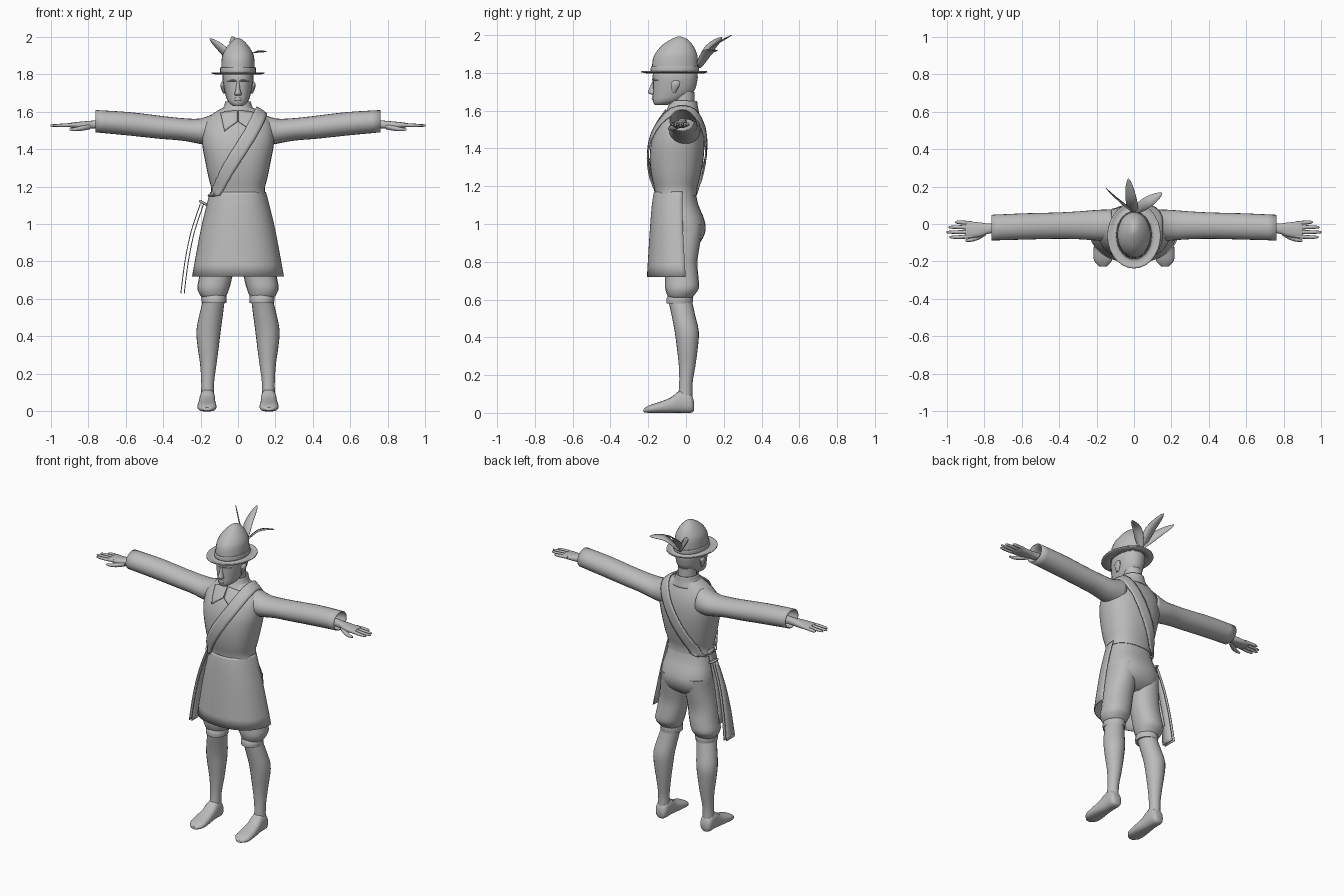
import bpy, bmesh, math
from mathutils import Vector

if "Cube" in bpy.data.objects:
    bpy.data.objects.remove(bpy.data.objects["Cube"])

GREY = (0.5, 0.5, 0.5, 1)
mat = bpy.data.materials.new("plain grey")
mat.use_nodes = True
mat.diffuse_color = GREY
mat.node_tree.nodes["Principled BSDF"].inputs["Base Color"].default_value = GREY


def finish(name, bm, mirror=False, thick=0, wrap=None, angle=50):
    """Turn a bmesh into a shaded object with its modifiers."""
    bmesh.ops.recalc_face_normals(bm, faces=bm.faces)
    mesh = bpy.data.meshes.new(name)
    bm.to_mesh(mesh)
    bm.free()
    mesh.materials.append(mat)
    ob = bpy.data.objects.new(name, mesh)
    bpy.context.collection.objects.link(ob)
    bpy.ops.object.select_all(action="DESELECT")
    ob.select_set(True)
    bpy.context.view_layer.objects.active = ob
    bpy.ops.object.shade_smooth_by_angle(angle=math.radians(angle))
    if wrap:
        mod = ob.modifiers.new("snug fit", "SHRINKWRAP")
        mod.target, mod.offset = wrap, 0.012
        mod.wrap_mode = "ABOVE_SURFACE"
    if thick:
        mod = ob.modifiers.new("thickness", "SOLIDIFY")
        mod.thickness, mod.offset = thick, 0
    if mirror:
        ob.modifiers.new("other side", "MIRROR")
    return ob


def smooth(points, steps=3, closed=False):
    """Catmull-Rom spline through the points."""
    pts = [Vector(p) for p in points]
    n, out = len(pts), []
    for i in range(n if closed else n - 1):
        if closed:
            a, b, c, d = (pts[(i + k) % n] for k in (-1, 0, 1, 2))
        else:
            a, b, c, d = pts[max(i - 1, 0)], pts[i], pts[i + 1], pts[min(i + 2, n - 1)]
        for k in range(steps):
            t = k / steps
            out.append(b + (c - a) * (t / 2) + (a * 2 - b * 5 + c * 4 - d) * (t * t / 2)
                       + (b * 3 - a - c * 3 + d) * (t ** 3 / 2))
    return out if closed else out + [pts[-1]]


def skin(bm, rows, closed):
    """Bridge rows of points with quads."""
    rows = [[bm.verts.new(p) for p in row] for row in rows]
    for lo, hi in zip(rows, rows[1:]):
        n = len(lo)
        for i in range(n if closed else n - 1):
            j = (i + 1) % n
            bm.faces.new((lo[i], lo[j], hi[j], hi[i]))
    return rows


def loft(name, axis, secs, n=20, power=2, arc=None, caps=True, steps=3, **kw):
    """Skin (position, low a, high a, low b, high b) sections along an axis."""
    rows = []
    start, sweep = arc or (0, math.tau)
    for t, a0, a1, b0, b1 in smooth(secs, steps):
        row = []
        for i in range(n):
            ang = start + sweep * i / (n - 1 if arc else n)
            c, s = math.cos(ang), math.sin(ang)
            co = [(a0 + a1) / 2 + (a1 - a0) / 2 * math.copysign(abs(c) ** (2 / power), c),
                  (b0 + b1) / 2 + (b1 - b0) / 2 * math.copysign(abs(s) ** (2 / power), s)]
            co.insert(axis, t)
            row.append(co)
        rows.append(row)
    bm = bmesh.new()
    rows = skin(bm, rows, not arc)
    if caps and not arc:
        bm.faces.new(rows[0])
        bm.faces.new(rows[-1])
    return finish(name, bm, **kw)


def upright(name, secs, **kw):
    """Loft centred on x = 0 from (z, half width, front, back)."""
    return loft(name, 2, [(z, -w, w, f, b) for z, w, f, b in secs], **kw)


def blade(name, path, width, side, shape, **kw):
    """Flat strip along a path; shape gives the relative width."""
    pts, side = smooth(path, 5), Vector(side).normalized()
    rows = []
    for i, p in enumerate(pts):
        w = side * (width / 2 * shape(i / (len(pts) - 1)))
        rows.append((p - w, p, p + w))
    bm = bmesh.new()
    skin(bm, rows, False)
    return finish(name, bm, **kw)


# Head, neck and face
upright("head", [(1.63, .025, -.165, -.1), (1.65, .052, -.175, -.03), (1.7, .07, -.176, .04),
                 (1.75, .08, -.176, .058), (1.79, .083, -.176, .062), (1.85, .075, -.16, .05)], power=2.2)
upright("neck", [(1.52, .075, -.09, .06), (1.6, .058, -.075, .047), (1.7, .055, -.075, .045)])
upright("nose", [(1.685, .014, -.185, -.15), (1.695, .019, -.202, -.15), (1.72, .012, -.194, -.15),
                 (1.755, .009, -.178, -.15)], n=10)
upright("lips", [(1.655, .014, -.178, -.15), (1.664, .024, -.183, -.14), (1.674, .015, -.18, -.15)], n=10)
loft("ears", 2, [(1.695, .07, .078, -.075, -.055), (1.72, .068, .09, -.08, -.04),
                 (1.745, .07, .094, -.08, -.03), (1.76, .074, .086, -.065, -.04)], n=10, mirror=True)
loft("brows", 0, [(.008, -.18, -.15, 1.757, 1.768), (.03, -.18, -.14, 1.76, 1.772),
                  (.058, -.148, -.1, 1.755, 1.765)], n=8, mirror=True)

# Hat with brim, crown and three feathers
upright("hat_brim", [(1.806, .142, -.237, .112), (1.8, .11, -.2, .09), (1.808, .09, -.182, .064)],
        n=28, caps=False, thick=.006)
upright("hat_crown", [(1.803, .09, -.182, .064), (1.87, .088, -.176, .063), (1.91, .08, -.158, .055),
                      (1.95, .056, -.122, .034), (1.98, .028, -.075, .005), (1.992, .006, -.045, -.025)], n=28)
upright("hat_band", [(1.808, .094, -.186, .068), (1.835, .093, -.184, .068)], n=28, caps=False, thick=.004)
ROOT = (0, .065, 1.83)
leaf = lambda t: math.sin(math.pi * (.12 + .87 * t)) ** .8
for place, mid, tip, side in (("right", (-.08, .125, 1.93), (-.15, .19, 1.99), (.6, -.7, .4)),
                              ("middle", (-.015, .13, 1.93), (-.03, .242, 2), (1, 0, .2)),
                              ("left", (.07, .115, 1.91), (.15, .165, 1.92), (.5, -.7, .2))):
    blade("feather_" + place, [ROOT, mid, tip], .062, side, leaf, thick=.003)

# Jacket body
torso = upright("jacket_body", [
    (1.15, .147, -.163, .058), (1.19, .143, -.168, .06), (1.25, .158, -.182, .075),
    (1.34, .176, -.192, .092), (1.43, .192, -.185, .098), (1.5, .19, -.162, .092),
    (1.55, .172, -.132, .078), (1.595, .125, -.1, .06), (1.625, .07, -.08, .05)], n=32, power=2.3)

# Sleeves, open at the cuffs
loft("sleeves", 0, [(.12, -.09, .075, 1.42, 1.59), (.2, -.085, .072, 1.43, 1.56), (.3, -.078, .064, 1.448, 1.562),
                    (.42, -.076, .058, 1.458, 1.575), (.58, -.08, .054, 1.475, 1.594),
                    (.76, -.085, .046, 1.492, 1.605)], n=24, caps=False, thick=.006, mirror=True)

# Hands
loft("palms", 0, [(.68, -.045, .005, 1.51, 1.56), (.77, -.05, .002, 1.51, 1.552), (.82, -.068, .008, 1.508, 1.548),
                  (.88, -.075, .012, 1.512, 1.542), (.9, -.07, .008, 1.518, 1.538)], n=16, power=2.6, mirror=True)
for i, (finger, tip) in enumerate((("index", .985), ("middle", 1), ("ring", .99), ("little", .955))):
    y, r = -.064 + .0225 * i, .0105
    fan = (i - 1.5) * .004
    loft(finger + "_fingers", 0, [(.86, y - r, y + r, 1.518, 1.54), (.93, y + fan - r, y + fan + r, 1.517, 1.536),
                                  (tip - .008, y + fan - .007, y + fan + .007, 1.519, 1.532),
                                  (tip, y + fan - .002, y + fan + .002, 1.523, 1.528)], n=8, mirror=True)
loft("thumbs", 0, [(.79, -.06, -.025, 1.505, 1.535), (.83, -.084, -.05, 1.497, 1.525),
                   (.87, -.095, -.073, 1.495, 1.516), (.9, -.094, -.082, 1.499, 1.509)], n=10, mirror=True)

# Collar and its two pointed flaps
upright("collar", [(1.585, .11, -.108, .068), (1.62, .076, -.092, .06), (1.652, .066, -.08, .056)],
        caps=False, thick=.006)
bm = bmesh.new()
skin(bm, [[Vector((.002, -.1, 1.6)).lerp(Vector((.09, -.09, 1.585)), k / 6).lerp(
    Vector((.004, -.15, 1.545)).lerp(Vector((.07, -.16, 1.49)), k / 6), j / 6) for k in range(7)]
    for j in range(7)], False)
finish("collar_flaps", bm, thick=.005, wrap=torso, mirror=True)

# Skirt: an apron-like shell, open behind
upright("jacket_skirt", [(1.17, .146, -.167, .13), (1.1, .165, -.178, .14), (.95, .2, -.19, .16),
                         (.72, .242, -.204, .2)], n=32, power=2.3,
        arc=(math.pi, math.pi), thick=.006)

# Breeches: seat, puffed legs and knee bands
upright("breeches_seat", [(1.17, .138, -.145, .05), (1.1, .15, -.15, .066), (1.03, .164, -.15, .095),
                          (.97, .17, -.145, .104), (.91, .165, -.13, .08), (.87, .12, -.09, .03)], n=28, power=2.3)
loft("breeches_legs", 2, [(1, .01, .165, -.13, .088), (.9, .004, .178, -.13, .075), (.8, .015, .195, -.115, .06),
                          (.72, .03, .207, -.11, .066), (.66, .045, .217, -.11, .068),
                          (.625, .058, .205, -.1, .045), (.61, .066, .192, -.092, .032)], mirror=True, power=2.2)
loft("knee_bands", 2, [(.62, .062, .192, -.098, .036), (.6, .06, .195, -.105, .038),
                       (.578, .062, .192, -.105, .036)], mirror=True, n=18)

# Stockings and shoes
loft("lower_legs", 2, [(.6, .07, .185, -.095, .03), (.52, .08, .205, -.077, .048), (.43, .092, .222, -.06, .068),
                       (.34, .103, .215, -.048, .062), (.25, .115, .202, -.038, .05),
                       (.15, .128, .196, -.036, .034), (.06, .128, .198, -.045, .036)], mirror=True)
loft("shoes", 1, [(.042, .14, .185, .012, .06), (.025, .125, .202, 0, .1), (-.03, .122, .205, 0, .118),
                  (-.08, .12, .21, 0, .082), (-.14, .115, .216, 0, .058), (-.195, .118, .213, 0, .04),
                  (-.226, .145, .185, .004, .02)], mirror=True, power=2.5)

# Shoulder strap: a band around the body from left shoulder to right hip
loop = smooth([(.135, -.03, 1.62), (.07, -.17, 1.49), (-.03, -.205, 1.33), (-.12, -.18, 1.19), (-.178, -.05, 1.11),
               (-.11, .08, 1.19), (0, .115, 1.36), (.09, .1, 1.52)], 6, closed=True)
across = Vector((.84, 0, -.54)) * .036
bm = bmesh.new()
skin(bm, [[p + across * (k / 2) for k in range(-2, 3)] for p in loop + loop[:1]], False)
bmesh.ops.remove_doubles(bm, verts=bm.verts, dist=.0001)
finish("shoulder_strap", bm, thick=.008, wrap=torso)

# Hanger ring and the two long thin tails at the right hip
bpy.ops.mesh.primitive_torus_add(location=(-.18, -.03, 1.11), rotation=(0, .5, 0), major_radius=.025,
                                 minor_radius=.007, major_segments=20, minor_segments=8)
ring = bpy.context.object
ring.name = "hanger_ring"
ring.data.materials.append(mat)
bpy.ops.object.shade_smooth()
for place, dx in (("outer", -.01), ("inner", .008)):
    blade("hanger_tail_" + place, [(-.19 + dx, -.03, 1.11), (-.24 + dx, -.03, .96), (-.273 + dx, -.03, .8),
                                   (-.295 + dx, -.03, .63)], .09, (0, 1, 0), lambda t: .3 + .7 * t, thick=.005)
